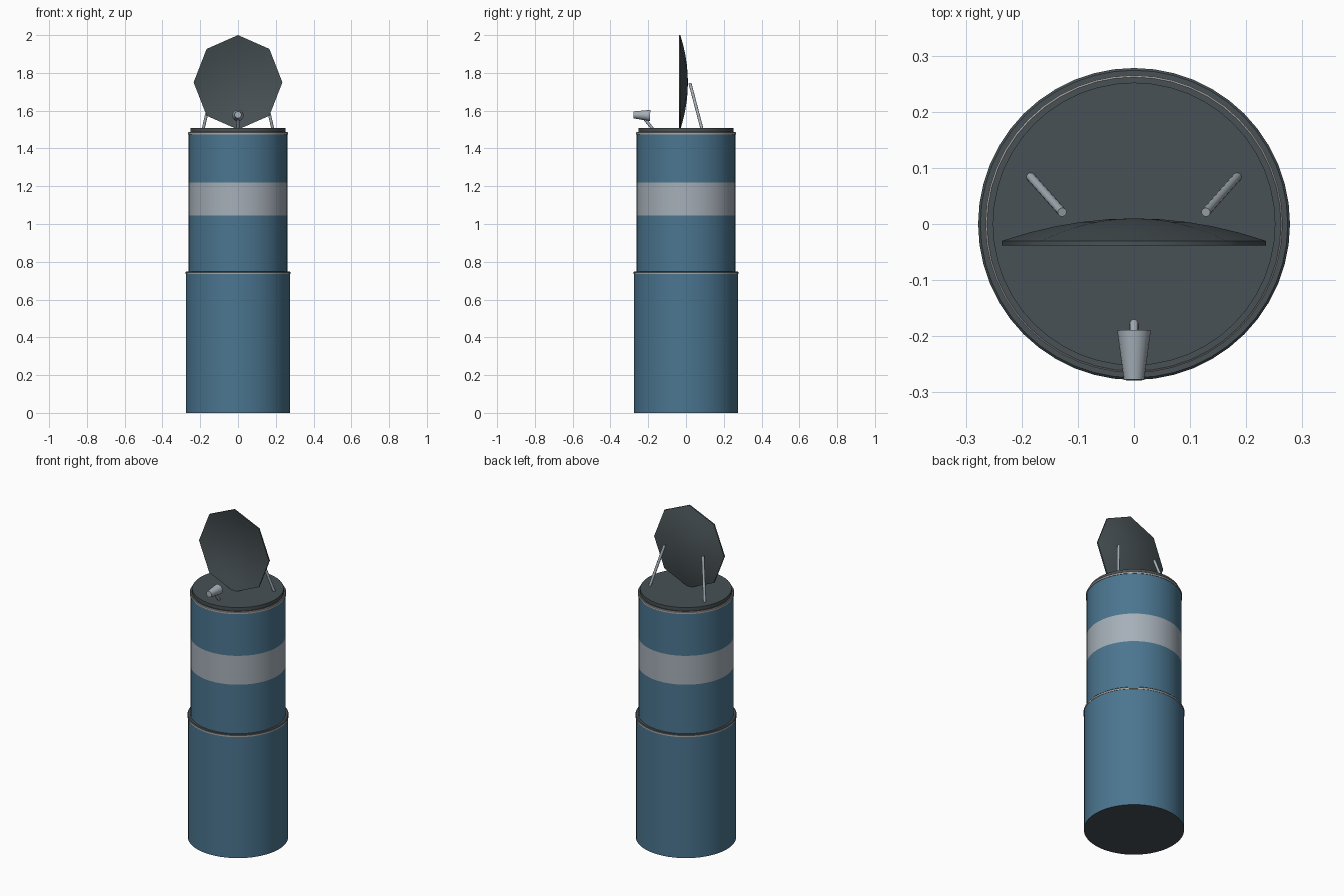
import bpy, bmesh, math
from mathutils import Vector

cube = bpy.data.objects.get("Cube")
if cube:
    bpy.data.objects.remove(cube, do_unlink=True)


def material(name, rgb):
    m = bpy.data.materials.new(name)
    m.use_nodes = True
    m.diffuse_color = (*rgb, 1)
    m.node_tree.nodes["Principled BSDF"].inputs["Base Color"].default_value = (*rgb, 1)
    return m


BLUE = material("blue paint", (0.07, 0.18, 0.28))
DARK = material("dark grey", (0.065, 0.083, 0.09))
GREY = material("light grey", (0.38, 0.43, 0.48))
TRIM = material("warm grey trim", (0.42, 0.39, 0.37))


def finish(name, bm, mats, rule=None, angle=35):
    """Turn a bmesh into a smooth-shaded object; rule picks each face's material."""
    bmesh.ops.recalc_face_normals(bm, faces=bm.faces)
    if rule:
        for f in bm.faces:
            f.material_index = rule(f)
    mesh = bpy.data.meshes.new(name)
    bm.to_mesh(mesh)
    bm.free()
    for m in mats:
        mesh.materials.append(m)
    ob = bpy.data.objects.new(name, mesh)
    bpy.context.collection.objects.link(ob)
    bpy.ops.object.select_all(action='DESELECT')
    ob.select_set(True)
    bpy.context.view_layer.objects.active = ob
    bpy.ops.object.shade_smooth_by_angle(angle=math.radians(angle))
    return ob


def lathe(name, profile, mats, rule=None, sides=48, angle=35):
    """Spin (radius, height) points about z; the first and last lie on the axis."""
    bm = bmesh.new()
    verts = [bm.verts.new((r, 0, z)) for r, z in profile]
    edges = [bm.edges.new(pair) for pair in zip(verts, verts[1:])]
    bmesh.ops.spin(bm, geom=verts + edges, axis=(0, 0, 1), cent=(0, 0, 0),
                   steps=sides, angle=math.tau)
    bmesh.ops.remove_doubles(bm, verts=bm.verts, dist=0.0001)
    return finish(name, bm, mats, rule, angle)


def rod(name, start, end, r1, r2, mat, sides=12):
    """Straight rod or cone between two points."""
    a, b = Vector(start), Vector(end)
    bm = bmesh.new()
    bmesh.ops.create_cone(bm, cap_ends=True, segments=sides, radius1=r1, radius2=r2,
                          depth=(b - a).length)
    ob = finish(name, bm, [mat], angle=40)
    ob.location = (a + b) / 2
    ob.rotation_euler = (b - a).to_track_quat('Z', 'Y').to_euler()
    return ob


def flat(f):
    return abs(f.normal.z) > 0.9


# Lower drum with a dark base and a trim lip
lathe("lower_drum", [(0, 0), (0.276, 0), (0.276, 0.736), (0, 0.736)],
      [BLUE, DARK], lambda f: int(flat(f)))
lathe("lower_lip", [(0, 0.734), (0.278, 0.734), (0.278, 0.744), (0.274, 0.748), (0, 0.748)],
      [TRIM, DARK], lambda f: int(f.normal.z > 0.3))


# Upper drum with a pale band
def band(f):
    return int(1.045 < f.calc_center_median().z < 1.22)


lathe("upper_drum", [(0, 0.74), (0.262, 0.74), (0.262, 1.045), (0.262, 1.22),
                     (0.262, 1.476), (0, 1.476)], [BLUE, GREY], band)
lathe("upper_lip", [(0, 1.474), (0.265, 1.474), (0.265, 1.484), (0.262, 1.487), (0, 1.487)],
      [TRIM, DARK], lambda f: int(f.normal.z > 0.9))
lathe("lid", [(0, 1.485), (0.252, 1.485), (0.252, 1.508), (0, 1.508)], [DARK])

# Octagonal dish: shallow bowl with a thin wall, opening to the front
bowl = [(t / 5, -0.04 * (t / 5) ** 2) for t in range(6)]
inner = [(r, h - 0.008) for r, h in reversed(bowl)]
dish = lathe("dish", bowl + inner, [DARK], sides=8, angle=50)
dish.scale = (0.235, 0.25, 1)
dish.rotation_euler = (math.radians(-90), 0, 0)
dish.location = (0, 0.01, 1.75)

# Two braces behind the dish
for side, label in ((1, "left"), (-1, "right")):
    rod(f"dish_brace_{label}", (side * 0.184, 0.084, 1.505), (side * 0.128, 0.021, 1.745),
        0.008, 0.008, GREY)

# Feed horn on its short arm
rod("feed_horn", (0, -0.278, 1.578), (0, -0.19, 1.574), 0.018, 0.03, GREY, sides=16)
rod("feed_arm", (0, -0.23, 1.57), (0, -0.176, 1.503), 0.008, 0.008, GREY)
